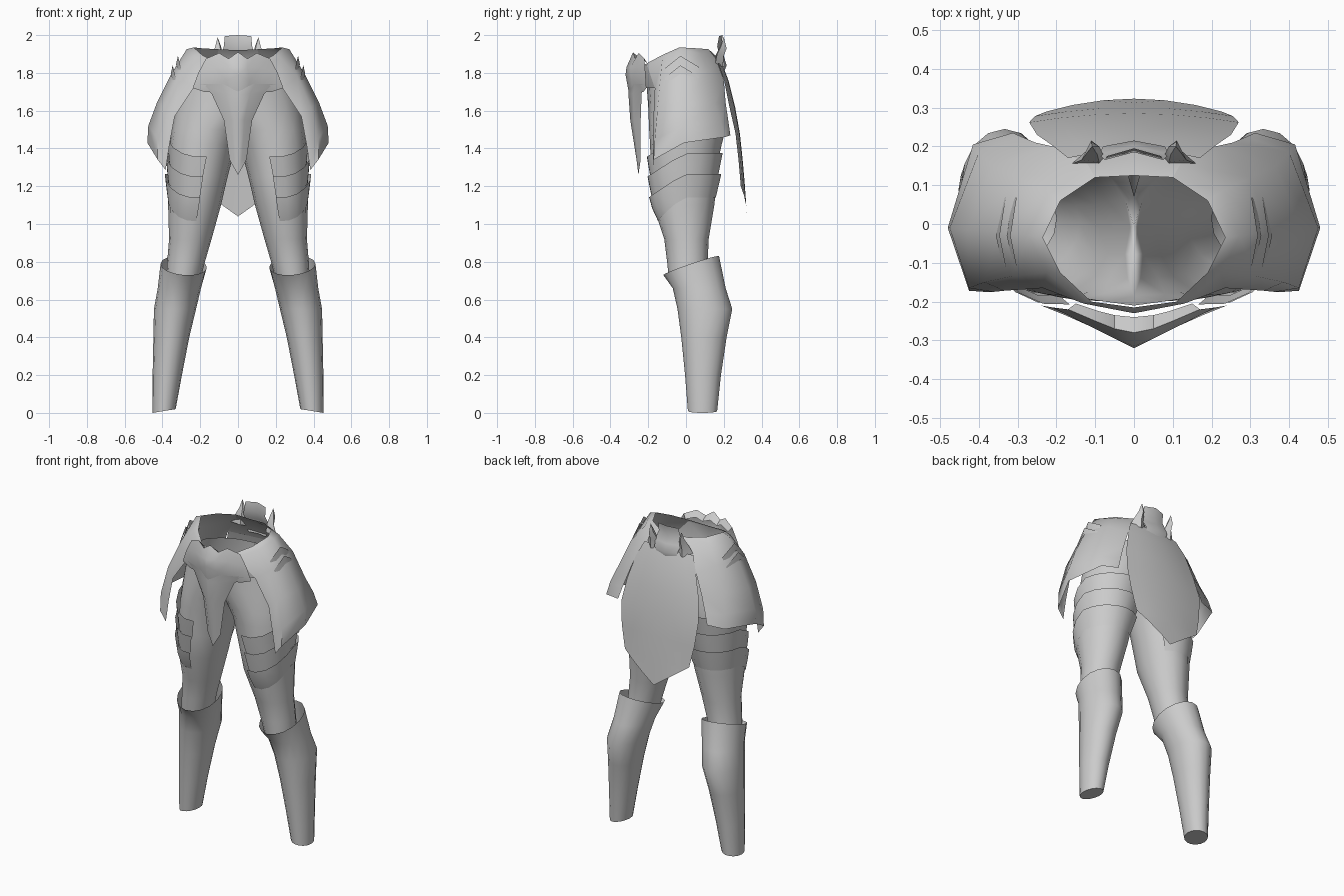
import bpy, bmesh, math

grey = bpy.data.materials.new("plain grey")
grey.diffuse_color = (0.6, 0.6, 0.6, 1)


def loft(name, rows, closed=False, angle=40, cap=False):
    """Skin a grid of points (rows of equal length) and mirror it."""
    bm = bmesh.new()
    grid = [[bm.verts.new(p) for p in r] for r in rows]
    n = len(rows[0])
    for a, b in zip(grid, grid[1:]):
        for i in range(n if closed else n - 1):
            j = (i + 1) % n
            q = [a[i], a[j], b[j], b[i]]
            if closed and all(v.co.x < 1e-4 for v in q):
                continue  # no wall on the centre plane
            bm.faces.new(q)
    if cap:
        bm.faces.new(grid[0][::-1])
    bmesh.ops.remove_doubles(bm, verts=bm.verts, dist=1e-5)
    bmesh.ops.dissolve_degenerate(bm, edges=bm.edges, dist=1e-5)
    me = bpy.data.meshes.new(name)
    bm.to_mesh(me)
    bm.free()
    ob = bpy.data.objects.new(name, me)
    bpy.context.collection.objects.link(ob)
    me.materials.append(grey)
    m = ob.modifiers.new("mirror", "MIRROR")
    m.use_clip = True
    m.merge_threshold = 0.0005
    bpy.ops.object.select_all(action='DESELECT')
    ob.select_set(True)
    bpy.context.view_layer.objects.active = ob
    bpy.ops.object.shade_smooth_by_angle(angle=math.radians(angle))
    return ob


def ring_point(sec, a, grow=1.0):
    """Point on an oval section (z, x0, x1, y0, y1)."""
    z, x0, x1, y0, y1 = sec
    cx, cy = (x0 + x1) / 2, (y0 + y1) / 2
    return (max(cx + (x1 - x0) / 2 * grow * math.cos(a), 0),
            cy + (y1 - y0) / 2 * grow * math.sin(a), z)


def section(secs, z):
    for a, b in zip(secs, secs[1:]):
        if z <= b[0]:
            t = (z - a[0]) / (b[0] - a[0])
            return tuple(p + (q - p) * t for p, q in zip(a, b))
    return secs[-1]


N = 16
turn = [2 * math.pi * i / N for i in range(N)]

# legs and pelvis: z, inner x, outer x, front y, back y
leg = [(0.70, 0.20, 0.38, -0.09, 0.12), (0.80, 0.175, 0.375, -0.10, 0.115),
       (0.92, 0.14, 0.365, -0.115, 0.12), (1.10, 0.09, 0.37, -0.175, 0.15),
       (1.25, 0.055, 0.37, -0.185, 0.165), (1.42, 0.01, 0.36, -0.19, 0.175),
       (1.50, -0.04, 0.35, -0.195, 0.185), (1.62, -0.20, 0.33, -0.20, 0.19),
       (1.75, -0.29, 0.29, -0.21, 0.18)]
loft("legs", [[ring_point(s, a) for a in turn] for s in leg], closed=True, angle=60)

# boots with a slanted cuff
boot = [(0.01, 0.33, 0.452, 0.01, 0.165), (0.20, 0.297, 0.452, -0.005, 0.185),
        (0.40, 0.258, 0.448, -0.025, 0.215), (0.55, 0.222, 0.445, -0.045, 0.245),
        (0.66, 0.196, 0.425, -0.07, 0.21), (0.78, 0.165, 0.41, -0.12, 0.175)]
rows = [[ring_point(s, a) for a in turn] for s in boot]
rows[-1] = [(x, y, z + 0.05 * math.sin(a) + 0.01 * math.cos(a))
            for (x, y, z), a in zip(rows[-1], turn)]
rows[0] = [(x, y, z - 0.01 * math.cos(a)) for (x, y, z), a in zip(rows[0], turn)]
loft("boots", rows, closed=True, cap=True)

# overlapping thigh bands, higher outside than at the front
for k, top in enumerate((1.48, 1.375, 1.265)):
    rows = []
    for drop, grow in ((0, 1.12), (0.06, 1.075), (0.125, 1.02)):
        row = []
        for i in range(12):
            a = math.radians(-99 + 229 * i / 11)
            z = top - drop - 0.125 * max(0, -math.sin(a))
            row.append(ring_point(section(leg, z), a, grow))
        rows.append(row)
    loft("thigh_band_%d" % (k + 1), rows)

# waist and hip skirt rings, each listed front to back
rim = [(0, -0.215, 1.845), (0.11, -0.20, 1.855), (0.19, -0.125, 1.895), (0.235, -0.035, 1.935),
       (0.19, 0.06, 1.93), (0.10, 0.12, 1.925), (0, 0.125, 1.92)]
lip = [(0, -0.23, 1.83), (0.13, -0.205, 1.84), (0.225, -0.125, 1.88), (0.272, -0.03, 1.925),
       (0.225, 0.085, 1.90), (0.12, 0.155, 1.88), (0, 0.17, 1.88)]
low = [(0, -0.23, 1.72), (0.235, -0.165, 1.72), (0.315, -0.135, 1.78), (0.35, -0.02, 1.80),
       (0.30, 0.12, 1.80), (0.21, 0.20, 1.76), (0, 0.225, 1.76)]
hip_mid = [(0.335, -0.172, 1.57), (0.385, -0.15, 1.62), (0.43, -0.015, 1.64),
           (0.365, 0.15, 1.64), (0.255, 0.21, 1.64)]
hip_low = [(0.363, -0.175, 1.42), (0.425, -0.165, 1.45), (0.475, -0.01, 1.52),
           (0.40, 0.185, 1.54), (0.29, 0.225, 1.54)]
hip_edge = [(0.383, -0.175, 1.285), (0.425, -0.172, 1.34), (0.48, -0.01, 1.43),
            (0.415, 0.205, 1.46), (0.312, 0.235, 1.47)]
shell = [low, lip, rim]
loft("front_waist", [r[0:2] for r in shell], angle=60)
loft("back_waist", [r[5:7] for r in shell], angle=60)
loft("hip_skirt", [hip_edge, hip_low, hip_mid] + [r[1:6] for r in shell], angle=60)

# back flap: z, half width, centre y, edge y
flap = [(1.85, 0.17, 0.19, 0.17), (1.76, 0.21, 0.225, 0.202), (1.62, 0.25, 0.26, 0.23),
        (1.48, 0.27, 0.285, 0.262), (1.34, 0.255, 0.30, 0.278), (1.20, 0.225, 0.312, 0.29)]
side = (0, 0.35, 0.7, 1)
rows = [[(w * t, yc + (ye - yc) * t * t, z) for t in side] for z, w, yc, ye in flap]
rows.append([(0.225 * t, 0.323 - 0.033 * t * t, 1.04 + 0.16 * t) for t in side])
loft("back_flap", rows)

# front tabard with a centre ridge: z, half width, ridge y, edge y
tab = [(1.74, 0.20, -0.30, -0.225), (1.69, 0.14, -0.305, -0.235), (1.55, 0.075, -0.295, -0.24),
       (1.34, 0.045, -0.262, -0.24), (1.26, 0.0, -0.252, -0.252)]
loft("tabard", [[(0, r, z), (w * .45, r + (e - r) * .35, z), (w, e, z)]
                for z, w, r, e in reversed(tab)])

# front buckle plate: pointed crest curling back at the top
loft("buckle_plate", [
    [(0, -0.30, 1.68), (0.05, -0.28, 1.70), (0.11, -0.25, 1.70), (0.18, -0.225, 1.70)],
    [(0, -0.32, 1.79), (0.06, -0.29, 1.76), (0.14, -0.25, 1.74), (0.24, -0.21, 1.72)],
    [(0, -0.315, 1.83), (0.05, -0.295, 1.83), (0.12, -0.26, 1.83), (0.21, -0.215, 1.80)],
    [(0, -0.28, 1.91), (0.05, -0.27, 1.875), (0.10, -0.25, 1.905), (0.17, -0.22, 1.875)],
    [(0, -0.24, 1.87), (0.05, -0.235, 1.85), (0.09, -0.225, 1.87), (0.15, -0.205, 1.85)]], angle=50)

# layered chevrons lying on the hips
for k, (dx, dz) in enumerate(((0, 0), (0.028, -0.05))):
    loft("hip_chevron_%d" % (k + 1), [
        [(0.31 + dx, -0.11, 1.79 + dz), (0.328 + dx, -0.03, 1.845 + dz), (0.315 + dx, 0.06, 1.795 + dz)],
        [(0.302 + dx, -0.11, 1.825 + dz), (0.318 + dx, -0.03, 1.89 + dz), (0.302 + dx, 0.07, 1.83 + dz)]])

# back clasp: upright plate with a rolled lower edge
loft("back_clasp", [
    [(0, 0.20, 1.80), (0.06, 0.19, 1.80)],
    [(0, 0.215, 1.84), (0.08, 0.20, 1.85)],
    [(0, 0.20, 1.89), (0.09, 0.18, 1.89)],
    [(0, 0.185, 1.94), (0.075, 0.165, 1.94)],
    [(0, 0.195, 2.0), (0.07, 0.175, 1.995)]], angle=60)

# small horns beside the clasp
loft("clasp_horns", [
    [(0.07, 0.18, 1.84), (0.09, 0.15, 1.85), (0.16, 0.155, 1.85), (0.11, 0.195, 1.83)],
    [(0.08, 0.18, 1.90), (0.09, 0.16, 1.90), (0.135, 0.165, 1.90), (0.11, 0.20, 1.89)],
    [(0.09, 0.20, 1.94), (0.095, 0.18, 1.94), (0.12, 0.185, 1.94), (0.11, 0.215, 1.93)],
    [(0.108, 0.20, 1.99)] * 4], closed=True)
